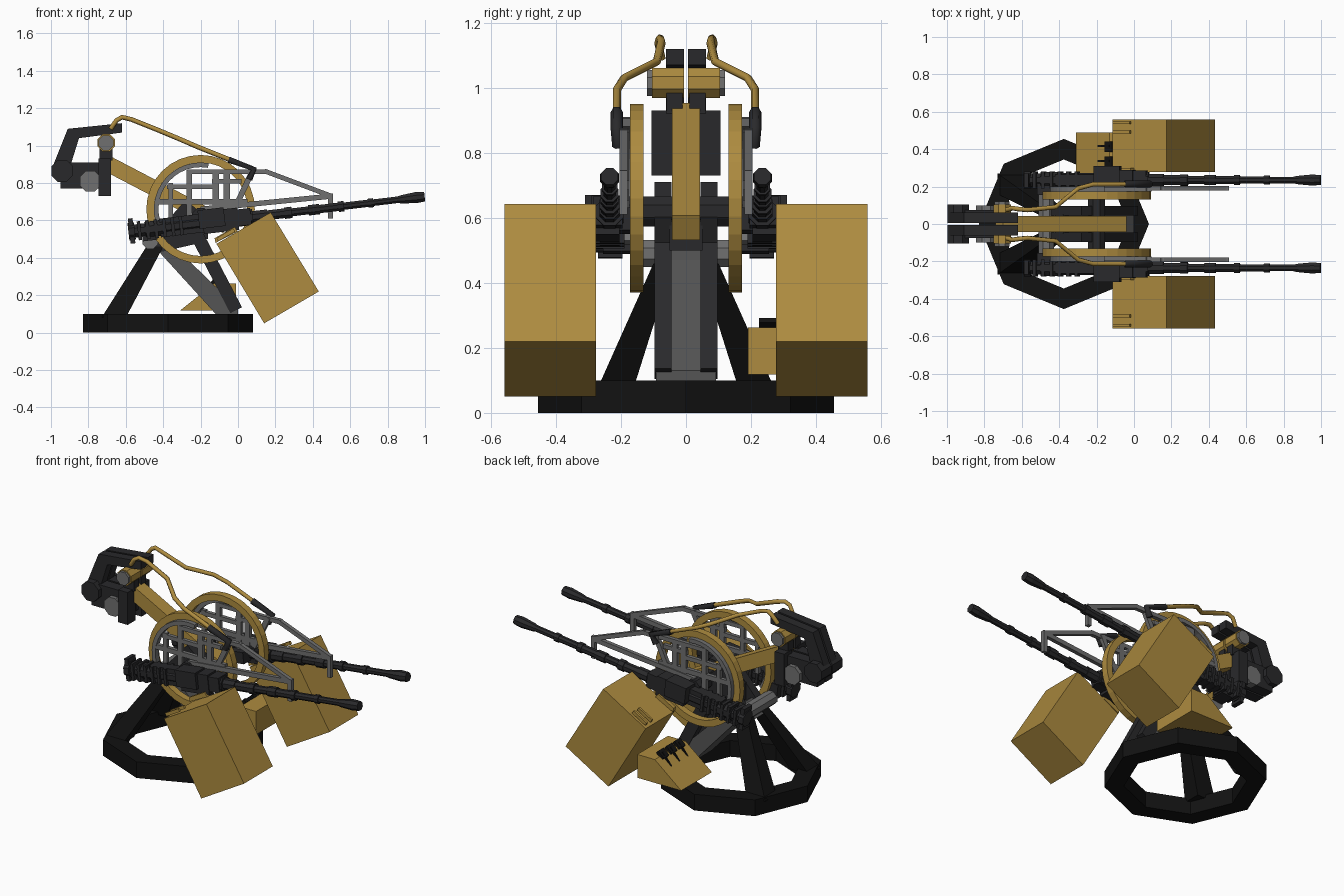
import bpy, bmesh, math
from mathutils import Vector, Matrix

if "Cube" in bpy.data.objects:
    bpy.data.objects.remove(bpy.data.objects["Cube"])


def mat(name, c):
    m = bpy.data.materials.new(name)
    m.diffuse_color = (*c, 1)
    m.use_nodes = True
    m.node_tree.nodes["Principled BSDF"].inputs["Base Color"].default_value = m.diffuse_color
    return m


YEL = mat("ochre", (0.42, 0.26, 0.05))
DARK = mat("dark_metal", (0.022, 0.022, 0.024))
BLACK = mat("black", (0.006, 0.006, 0.006))
GREY = mat("steel", (0.16, 0.16, 0.16))
LEG = mat("dark_steel", (0.09, 0.09, 0.09))


def loft(name, rings, m, mirror=False, closed=False, xf=None):
    """Skin a list of equal-length point rings; cap the ends unless closed."""
    bm = bmesh.new()
    vs = [[bm.verts.new(p) for p in r] for r in rings]
    n = len(vs[0])
    for i in range(len(vs) if closed else len(vs) - 1):
        a, b = vs[i], vs[(i + 1) % len(vs)]
        for j in range(n):
            k = (j + 1) % n
            bm.faces.new((a[j], a[k], b[k], b[j]))
    if not closed:
        bm.faces.new(vs[0])
        bm.faces.new(vs[-1])
    if xf:
        bm.transform(xf)
    bmesh.ops.recalc_face_normals(bm, faces=bm.faces)
    me = bpy.data.meshes.new(name)
    bm.to_mesh(me)
    bm.free()
    me.materials.append(m)
    ob = bpy.data.objects.new(name, me)
    bpy.context.collection.objects.link(ob)
    if mirror:
        md = ob.modifiers.new("mirror", 'MIRROR')
        md.use_axis = (False, True, False)
        md.use_mirror_merge = False
    return ob


def prism(name, pts, y0, y1, m, mirror=True, xf=None):
    return loft(name, [[(x, y, z) for x, z in pts] for y in (y0, y1)], m, mirror, xf=xf)


def box(name, x0, x1, y0, y1, z0, z1, m, mirror=True, xf=None):
    return prism(name, [(x0, z0), (x1, z0), (x1, z1), (x0, z1)], y0, y1, m, mirror, xf)


def bar(name, p, q, w, y0, y1, m, mirror=True):
    p, q = Vector(p), Vector(q)
    d = (q - p).normalized() * w / 2
    s = Vector((-d.y, d.x))
    return prism(name, [p + s, q + s, q - s, p - s], y0, y1, m, mirror)


def drum(name, x, z, r, y0, y1, m, n=8, mirror=True):
    pts = [(x + r * math.cos((i + .5) * math.tau / n), z + r * math.sin((i + .5) * math.tau / n))
           for i in range(n)]
    return prism(name, pts, y0, y1, m, mirror)


def hoop(name, x, z, ri, ro, y0, y1, m, a0=0, a1=360, n=32):
    full = a1 - a0 == 360
    rings = []
    for i in range(n if full else n + 1):
        a = math.radians(a0 + (a1 - a0) * i / n)
        c, s = math.cos(a), math.sin(a)
        rings.append([(x + r * c, y, z + r * s) for r, y in ((ri, y0), (ro, y0), (ro, y1), (ri, y1))])
    return loft(name, rings, m, True, full)


def pipe(name, pts, r, m):
    for s in (1, -1):
        cu = bpy.data.curves.new(name, 'CURVE')
        cu.dimensions = '3D'
        sp = cu.splines.new('POLY')
        sp.points.add(len(pts) - 1)
        for q, p in zip(sp.points, pts):
            q.co = (p[0], p[1] * s, p[2], 1)
        cu.bevel_depth = r
        cu.bevel_resolution = 1
        cu.use_fill_caps = True
        cu.materials.append(m)
        bpy.context.collection.objects.link(bpy.data.objects.new(name, cu))


# Octagonal base ring
rings = []
for i in range(8):
    c, s = math.cos(i * math.pi / 4), math.sin(i * math.pi / 4)
    rings.append([(-0.375 + r * c, r * s, z) for r, z in ((.345, 0), (.455, 0), (.455, .1), (.345, .1))])
loft("base_ring", rings, BLACK, closed=True)

# Pedestal legs, fork and cross shafts
loft("rear_leg", [[(-.73, .16, .08), (-.60, .16, .08), (-.60, .27, .08), (-.73, .27, .08)],
                  [(-.49, .04, .46), (-.40, .04, .46), (-.40, .10, .46), (-.49, .10, .46)]], BLACK, True)
prism("front_leg", [(-.50, .44), (-.42, .52), (-.35, .47), (.0, .13), (.0, .09), (-.11, .09), (-.42, .43)],
      -.093, .093, LEG, False)
bar("fork_arm", (-.01, .12), (-.25, .58), .07, .045, .097, DARK)
prism("fork_plate", [(-.50, .46), (-.28, .71), (-.15, .60), (-.20, .48), (-.42, .43)], .045, .097, DARK)
box("fork_block", -.38, -.16, -.05, .05, .50, .60, DARK, False)
drum("rear_shaft", -.47, .49, .045, -.16, .16, GREY, mirror=False)
drum("pivot_shaft", -.20, .62, .05, -.22, .22, DARK, mirror=False)

# Central beam
bar("central_beam", (-.72, .915), (-.06, .57), .085, -.043, .043, YEL, False)

# Wheels and inner frame
C = (-.2, .66)
hoop("wheel_hoop", *C, .25, .29, .13, .173, YEL)
hoop("wheel_inner_arc", *C, .225, .25, .165, .2, GREY, 80, 215, 14)
frame = [((-.43, .70), (.05, .70), .03), ((-.27, .86), (.08, .86), .025), ((-.26, .56), (-.26, .87), .03),
         ((-.12, .62), (-.12, .86), .035), ((-.06, .66), (-.06, .86), .035), ((-.36, .60), (-.36, .80), .025),
         ((-.38, .78), (-.13, .78), .025), ((-.14, .81), (.02, .81), .025), ((-.02, .66), (.08, .87), .03)]
for p, q, w in frame:
    bar("wheel_frame_bar", p, q, w, .175, .198, GREY)

# Forward sight frame
for p, q, w in [((.05, .86), (.16, .86), .025), ((.14, .865), (.50, .73), .025),
                ((-.20, .66), (.50, .73), .028), ((.495, .61), (.495, .745), .025)]:
    bar("sight_frame_bar", p, q, w, .18, .204, GREY)

# Shoulder unit at the rear
prism("rear_bracket_arm", [(-.99, .89), (-.91, 1.09), (-.62, 1.12), (-.62, 1.07), (-.85, 1.04), (-.90, .88)],
      .006, .062, DARK)
drum("rear_bracket_hub", -.94, .865, .063, .006, .103, DARK)
box("rear_housing", -.95, -.70, .006, .075, .77, .91, DARK)
box("shoulder_pad", -.745, -.68, .03, .106, .73, .93, DARK)
drum("shoulder_drum", -.79, .81, .06, .05, .10, GREY)
drum("handle_drum", -.705, 1.015, .05, .006, .105, YEL)
drum("handle_drum_cap", -.705, 1.015, .043, .105, .12, GREY)
box("drum_bracket", -.74, -.67, .01, .06, .92, 1.0, DARK)

# Control handles
pipe("control_handle", [(-.68, .075, 1.09), (-.65, .085, 1.135), (-.62, .08, 1.152), (-.57, .075, 1.14),
                        (-.42, .09, 1.08), (-.30, .19, 1.03), (-.22, .212, .995), (-.02, .213, .915)], .013, YEL)
pipe("handle_grip", [(-.05, .213, .925), (.085, .213, .875), (.06, .208, .82)], .019, DARK)

# Guns: turned barrel plus boxed receiver, pitched up slightly
tilt = Matrix.Translation((0, .235, .609)) @ Matrix.Rotation(-math.atan(.119), 4, 'Y')
prof = [(-.59, .05), (-.555, .05), (-.555, .038), (-.50, .038), (-.50, .046), (-.40, .046), (-.40, .04),
        (-.2, .04), (-.2, .046), (.08, .046), (.08, .034), (.16, .034), (.16, .028), (.25, .028), (.25, .033),
        (.29, .033), (.29, .023), (.38, .023), (.38, .03), (.44, .03), (.44, .024), (.54, .024), (.54, .03),
        (.57, .03), (.57, .021), (.70, .021), (.70, .026), (.73, .026), (.73, .019), (.86, .019),
        (.88, .024), (.96, .032), (1.005, .028)]
loft("gun_barrel", [[(x, r * math.cos(k * math.pi / 4 + .39), r * math.sin(k * math.pi / 4 + .39))
                     for k in range(8)] for x, r in prof], DARK, True, xf=tilt)
for n, d in [("receiver", (-.19, .0, -.03, .055, -.06, .06)), ("receiver_cover", (-.21, -.07, -.02, .075, -.03, .07)),
             ("feed_block", (-.02, .07, -.04, .05, -.04, .05)), ("receiver_rear", (-.42, -.18, -.03, .03, -.05, .05)),
             ("gun_mount", (-.16, -.06, -.10, -.02, -.04, .03)), ("rear_clamp", (-.52, -.44, -.08, .02, -.06, .03)),
             ("breech_plate", (-.585, -.56, -.04, .035, -.065, .07))]:
    box(n, *d, DARK, xf=tilt)
for i in range(6):
    x = -.54 + i * .045
    box("cooling_rib", x, x + .018, -.046, .046, -.052, .05, DARK, xf=tilt)

# Tilted ammunition boxes with lid ribs
prism("ammo_box", [(-.115, .475), (.175, .643), (.432, .22), (.14, .05)], .277, .558, YEL)
prism("ammo_box_lip", [(-.12, .48), (-.125, .505), (-.02, .565), (.0, .542)], .277, .30, YEL)
for y in (.485, .535):
    bar("lid_rib", (-.11, .497), (-.02, .549), .02, y, y + .014, YEL)

# Foot pedal box on one side
prism("pedal_box", [(-.31, .118), (-.01, .118), (-.01, .262), (-.13, .262)], .19, .49, YEL, False)
for y in (.24, .32, .40):
    bar("pedal_lever", (-.22, .17), (-.13, .28), .012, y + .012, y + .022, BLACK, False)
    bar("pedal_pad", (-.15, .25), (-.11, .285), .02, y - .015, y + .04, BLACK, False)
